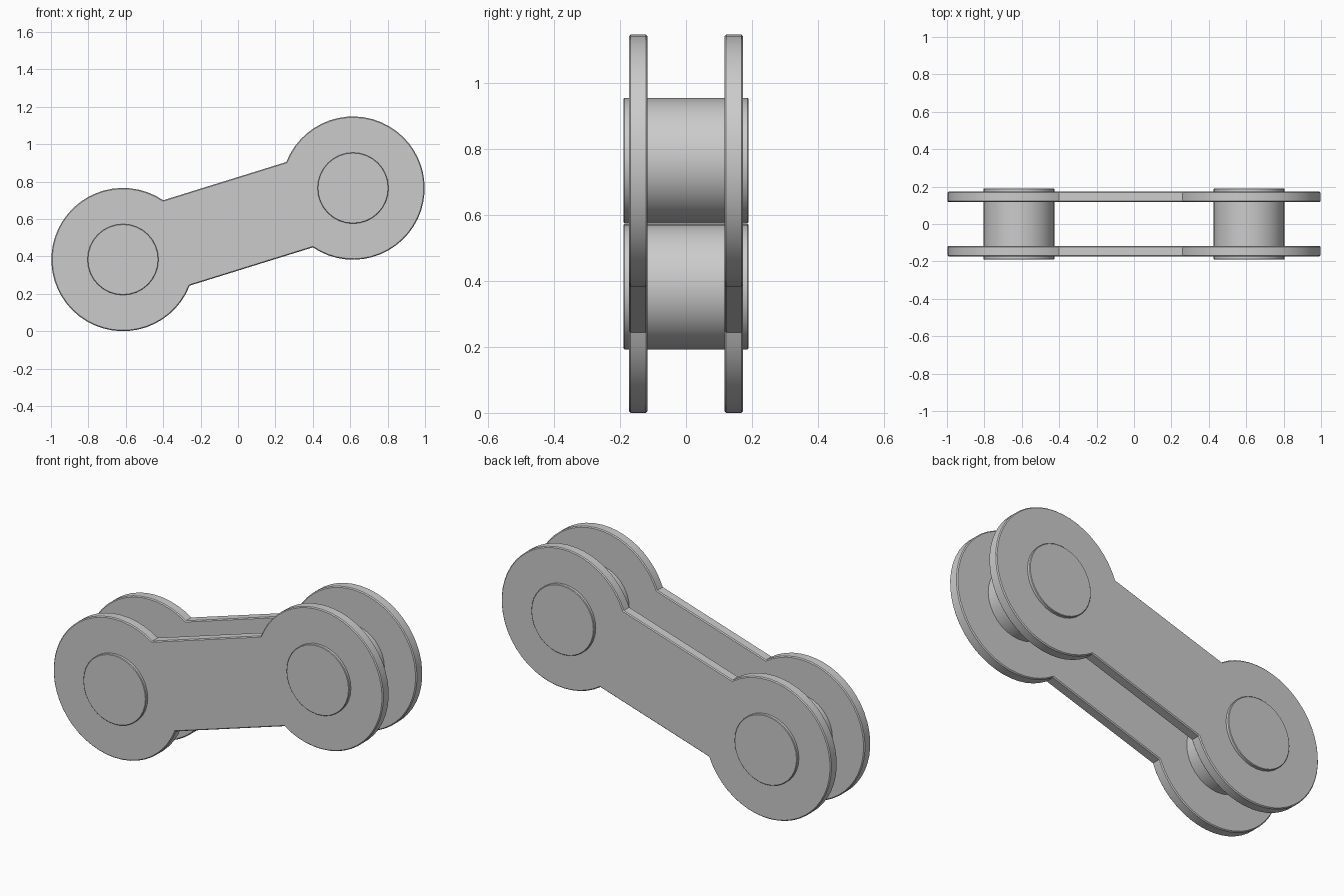
import bpy, bmesh, math
from mathutils import Vector

cube = bpy.data.objects.get("Cube")
if cube:
    bpy.data.objects.remove(cube, do_unlink=True)

steel = bpy.data.materials.new("light grey steel")
steel.use_nodes = True
GREY = (0.6, 0.6, 0.6, 1)
steel.diffuse_color = GREY
steel.node_tree.nodes["Principled BSDF"].inputs["Base Color"].default_value = GREY

# Pin centres in the x-z plane, and the main sizes
LOW, HIGH = Vector((-0.615, 0.383)), Vector((0.615, 0.765))
EYE_RADIUS, PIN_RADIUS, WAIST = 0.383, 0.19, 0.239
TILT = math.atan2(HIGH.y - LOW.y, HIGH.x - LOW.x)


def arc(centre, radius, start, sweep, steps):
    return [centre + radius * Vector((math.cos(start + sweep * i / steps),
                                      math.sin(start + sweep * i / steps)))
            for i in range(steps + 1)]


def slab(name, outline, y_front, y_back, bevel):
    """Extrude an x-z outline along y and round its rims slightly."""
    mesh = bpy.data.meshes.new(name)
    obj = bpy.data.objects.new(name, mesh)
    bpy.context.collection.objects.link(obj)
    bm = bmesh.new()
    face = bm.faces.new([bm.verts.new((p.x, y_front, p.y)) for p in outline])
    new = bmesh.ops.extrude_face_region(bm, geom=[face])["geom"]
    bmesh.ops.translate(bm, vec=(0, y_back - y_front, 0),
                        verts=[v for v in new if isinstance(v, bmesh.types.BMVert)])
    bmesh.ops.recalc_face_normals(bm, faces=bm.faces)
    rims = [e for e in bm.edges if abs(e.verts[0].co.y - e.verts[1].co.y) < 1e-5]
    bmesh.ops.bevel(bm, geom=rims, offset=bevel, segments=1, affect="EDGES")
    bm.to_mesh(mesh)
    bm.free()
    mesh.materials.append(steel)
    bpy.ops.object.select_all(action="DESELECT")
    obj.select_set(True)
    bpy.context.view_layer.objects.active = obj
    bpy.ops.object.shade_smooth_by_angle(angle=math.radians(30))


# Side plates: two round eyes joined by a straight waist
neck = math.asin(WAIST / EYE_RADIUS)
sweep = 2 * (math.pi - neck)
outline = (arc(LOW, EYE_RADIUS, TILT + neck, sweep, 40)
           + arc(HIGH, EYE_RADIUS, TILT + math.pi + neck, sweep, 40))
slab("front_side_plate", outline, -0.173, -0.117, 0.005)
slab("back_side_plate", outline, 0.117, 0.173, 0.005)

# Pins passing through both plates
for name, centre in (("right_pin", LOW), ("left_pin", HIGH)):
    slab(name, arc(centre, PIN_RADIUS, 0, math.tau, 32)[:-1], -0.19, 0.19, 0.003)
